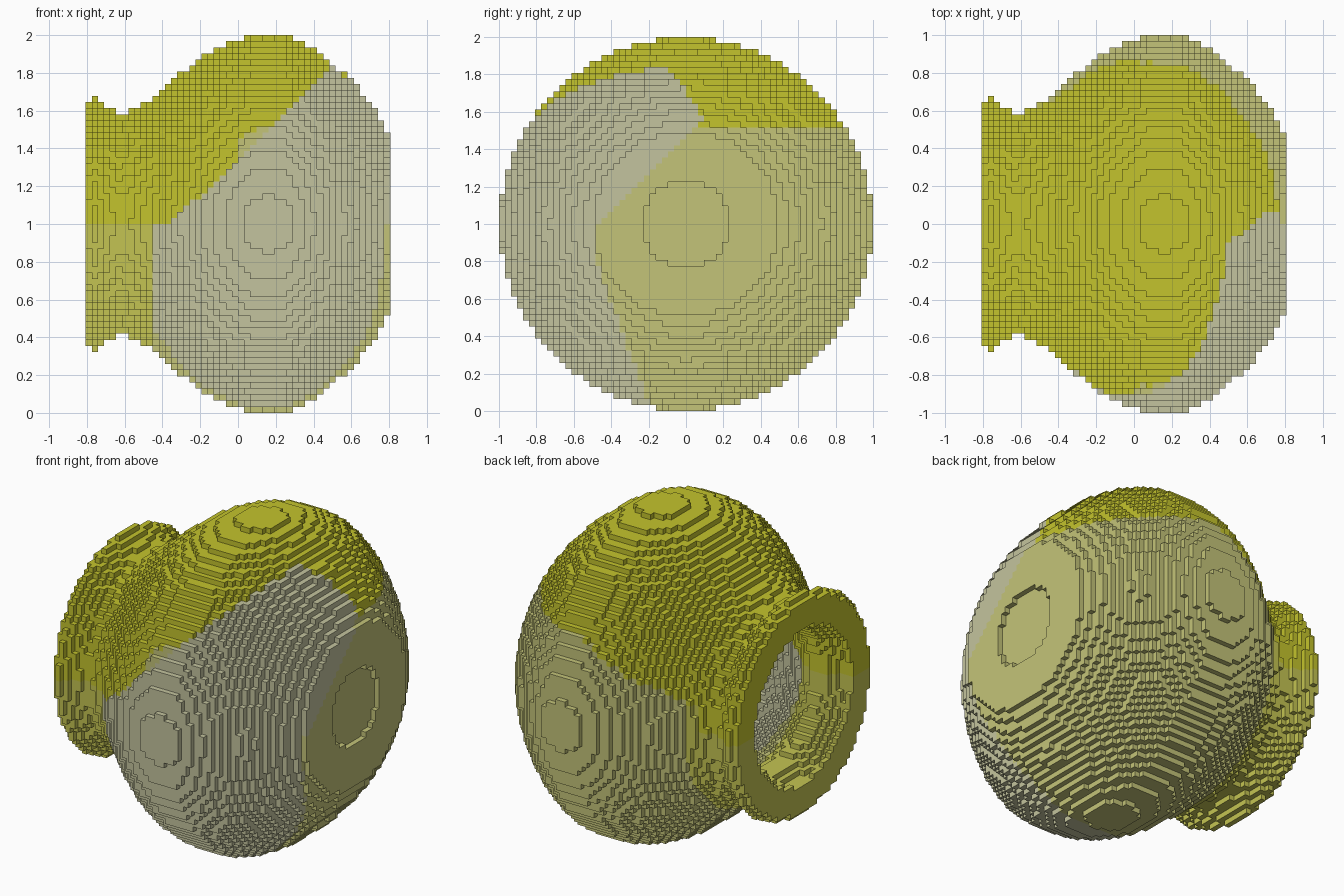
import bpy
import math

cube = bpy.data.objects.get("Cube")
if cube:
    bpy.data.objects.remove(cube, do_unlink=True)

# Block size and grid counts: the pot lies on its side, mouth towards -x
S = 2 / 62
NX, NR = 50, 62

# Outer radius along the x axis: lip, neck, belly, flat base
PROFILE = [(-.79, .645), (-.758, .67), (-.726, .645), (-.68, .61), (-.62, .58),
           (-.56, .60), (-.48, .65), (-.4, .71), (-.33, .77), (-.26, .835),
           (-.17, .90), (-.07, .955), (.05, .99), (.16, .997), (.27, .99),
           (.36, .95), (.43, .905), (.5, .85), (.6, .76), (.7, .645), (.79, .5)]
MOUTH, WALL, FLOOR_X, NECK_X = .42, .17, .64, -.55


def outer_radius(x):
    if x <= PROFILE[0][0]:
        return PROFILE[0][1]
    for (x0, r0), (x1, r1) in zip(PROFILE, PROFILE[1:]):
        if x <= x1:
            return r0 + (r1 - r0) * (x - x0) / (x1 - x0)
    return PROFILE[-1][1]


def center(i, j, k):
    return ((i + .5 - NX / 2) * S, (j + .5 - NR / 2) * S, (k + .5) * S)


# Solid blocks: hollow shell with a shallow dimple in the base
solid = set()
for i in range(NX):
    x = center(i, 0, 0)[0]
    outer = outer_radius(x)
    inner = max(MOUTH, outer - WALL) if x < FLOOR_X else 0
    if i == NX - 1:
        inner = .235
    for j in range(NR):
        for k in range(NR):
            _, y, z = center(i, j, k)
            if inner < math.hypot(y, z - 1) <= outer:
                solid.add((i, j, k))


# Glaze colours
def make_material(name, rgb):
    mat = bpy.data.materials.new(name)
    mat.use_nodes = True
    color = (*rgb, 1)
    mat.diffuse_color = color
    bsdf = mat.node_tree.nodes["Principled BSDF"]
    bsdf.inputs["Base Color"].default_value = color
    bsdf.inputs["Roughness"].default_value = .8
    return mat


MATERIALS = [make_material("strong yellow", (.55, .55, .026)),
             make_material("pale grey", (.55, .55, .342)),
             make_material("khaki", (.55, .55, .19)),
             make_material("soft yellow", (.55, .55, .085))]


# Patch boundaries: grey front, yellow top, soft yellow lower neck, khaki rest
def patch(x, y, z):
    h = z - 1
    if h > .57:
        y_limit = .1 - (h - .57) * .74
    elif h > -.2:
        y_limit = max(-.48, h - .47)
    else:
        y_limit = -.48 + .37 * (-.2 - h)
    if x > -.45 and y < y_limit and h < max(0, .35 + .98 * x):
        return 1
    edge = max(0, min(.52, .44 + .58 * x))
    if x < -.52 or (y < 0 and x < 0):
        edge = 0
    if h > edge:
        return 0
    return 3 if x < -.44 else 2


# Corner offsets of each of the six block sides, wound outwards
def side_corners(axis, sign):
    u, v = (axis + 1) % 3, (axis + 2) % 3
    corners = []
    for a, b in ((0, 0), (1, 0), (1, 1), (0, 1)):
        c = [0, 0, 0]
        c[axis], c[u], c[v] = (1 if sign > 0 else 0), a, b
        corners.append(tuple(c))
    return corners if sign > 0 else corners[::-1]


SIDES = []
for axis in range(3):
    for sign in (-1, 1):
        step = [0, 0, 0]
        step[axis] = sign
        SIDES.append((tuple(step), side_corners(axis, sign)))


# Skin the exposed sides of a group of blocks
def build_blocks(name, cells):
    index, verts, faces, colors = {}, [], [], []
    for i, j, k in cells:
        color = patch(*center(i, j, k))
        for (di, dj, dk), corners in SIDES:
            if (i + di, j + dj, k + dk) in solid:
                continue
            face = []
            for a, b, c in corners:
                key = (i + a, j + b, k + c)
                if key not in index:
                    index[key] = len(verts)
                    verts.append(((key[0] - NX / 2) * S,
                                  (key[1] - NR / 2) * S, key[2] * S))
                face.append(index[key])
            faces.append(face)
            colors.append(color)
    mesh = bpy.data.meshes.new(name)
    mesh.from_pydata(verts, [], faces)
    for mat in MATERIALS:
        mesh.materials.append(mat)
    mesh.polygons.foreach_set("material_index", colors)
    mesh.update()
    obj = bpy.data.objects.new(name, mesh)
    bpy.context.collection.objects.link(obj)
    return obj


ordered = sorted(solid)
build_blocks("pot_neck", [c for c in ordered if center(*c)[0] < NECK_X])
build_blocks("pot_body", [c for c in ordered if center(*c)[0] >= NECK_X])
